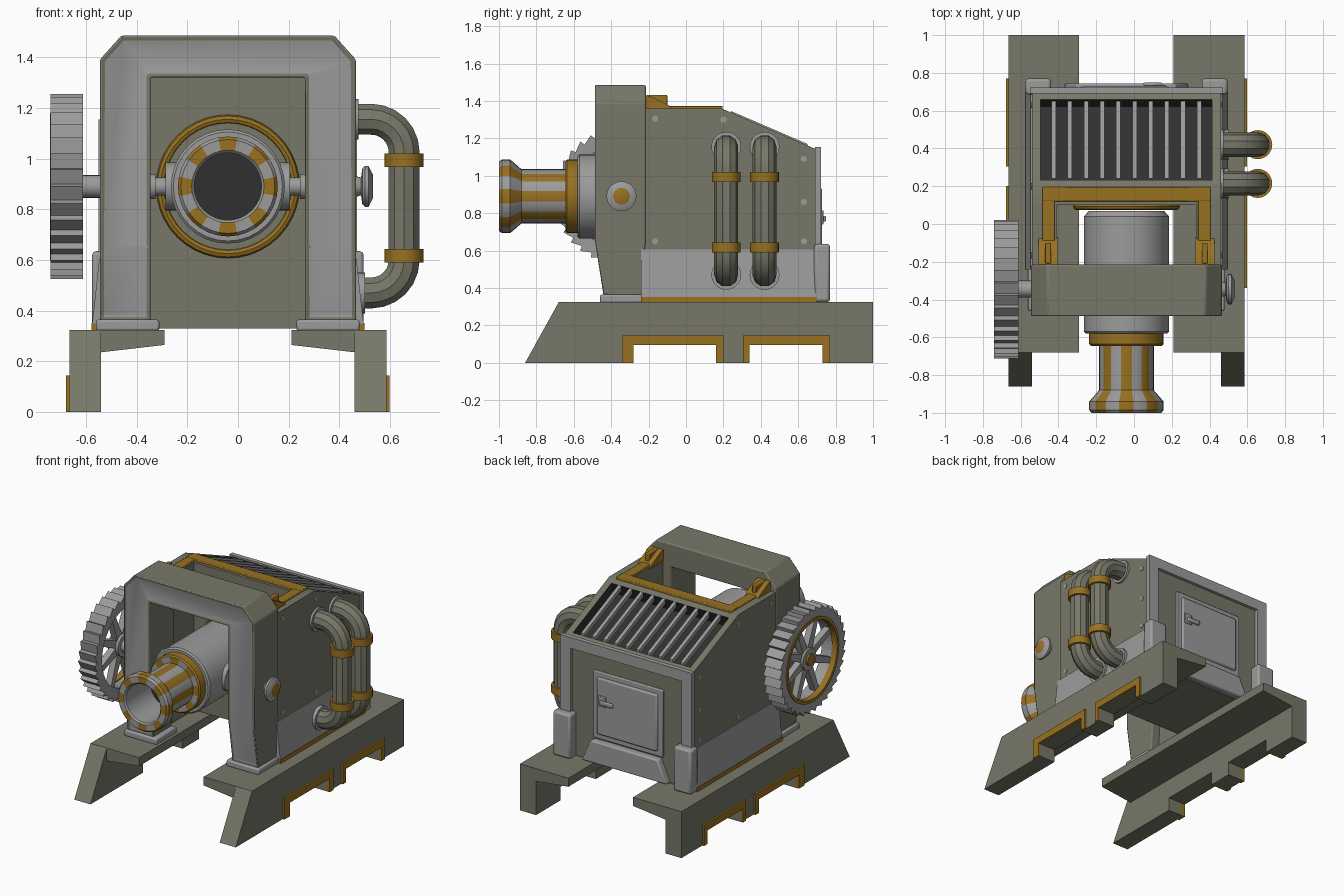
import bpy, bmesh, math
from mathutils import Vector

if "Cube" in bpy.data.objects:
    bpy.data.objects.remove(bpy.data.objects["Cube"])

C = -0.04            # symmetry plane of the machine
AZ, AY = 0.89, -0.345  # height and depth of the barrel pivot


def material(name, rgb):
    m = bpy.data.materials.new(name)
    m.diffuse_color = (*rgb, 1)
    m.use_nodes = True
    m.node_tree.nodes["Principled BSDF"].inputs["Base Color"].default_value = m.diffuse_color
    return m


OLIVE = material("olive paint", (0.185, 0.185, 0.14))
GREY = material("bare steel", (0.33, 0.33, 0.335))
GOLD = material("gold trim", (0.31, 0.165, 0.015))
DARK = material("dark interior", (0.03, 0.03, 0.03))
LIGHT = material("worn rivet", (0.34, 0.34, 0.30))


def finish(name, bm, mats, bevel=0.0, segs=2):
    bmesh.ops.remove_doubles(bm, verts=bm.verts, dist=1e-5)
    bmesh.ops.recalc_face_normals(bm, faces=bm.faces)
    me = bpy.data.meshes.new(name)
    bm.to_mesh(me)
    bm.free()
    for m in mats:
        me.materials.append(m)
    ob = bpy.data.objects.new(name, me)
    bpy.context.collection.objects.link(ob)
    if bevel:
        b = ob.modifiers.new("bevel", 'BEVEL')
        b.width, b.segments, b.limit_method = bevel, segs, 'ANGLE'
    return ob


def prism_bm(pts, axis, a, b):
    """Extrude a 2D outline: axis x uses (y, z), axis y uses (x, z)."""
    bm = bmesh.new()
    at = (lambda p, t: (t, p[0], p[1])) if axis == 'x' else (lambda p, t: (p[0], t, p[1]))
    lo = [bm.verts.new(at(p, a)) for p in pts]
    hi = [bm.verts.new(at(p, b)) for p in pts]
    bm.faces.new(lo)
    bm.faces.new(hi)
    for i in range(len(pts)):
        j = (i + 1) % len(pts)
        bm.faces.new((lo[i], lo[j], hi[j], hi[i]))
    bmesh.ops.recalc_face_normals(bm, faces=bm.faces)
    return bm


def prism(name, pts, axis, a, b, mat, bevel=0.0):
    return finish(name, prism_bm(pts, axis, a, b), [mat], bevel)


def box(name, x, y, z, mat, bevel=0.0):
    return prism(name, [(y[0], z[0]), (y[1], z[0]), (y[1], z[1]), (y[0], z[1])], 'x', x[0], x[1], mat, bevel)


def lathe(name, prof, axis, c, mats, n=24, rule=None, turn=0.0):
    """Spin (radius, position) points round an axis through c = the two other coordinates."""
    bm = bmesh.new()
    rings = []
    for k in range(n):
        a = 2 * math.pi * k / n + turn
        ring = []
        for r, t in prof:
            u, v = c[0] + r * math.cos(a), c[1] + r * math.sin(a)
            ring.append(bm.verts.new({'x': (t, u, v), 'y': (u, t, v), 'z': (u, v, t)}[axis]))
        rings.append(ring)
    for k in range(n):
        p, q = rings[k], rings[(k + 1) % n]
        for i in range(len(prof) - 1):
            f = bm.faces.new((p[i], p[i + 1], q[i + 1], q[i]))
            if rule:
                f.material_index = rule(i, k)
    return finish(name, bm, mats)


def rod(name, axis, c, r, a, b, mat, n=20):
    return lathe(name, [(0, a), (r, a), (r, b), (0, b)], axis, c, [mat], n)


# ---- mirrored parts: skids, walls, skirts, trims
leg = [(-.86, 0), (-.68, .325), (1, .325), (1, 0), (.73, 0), (.73, .095), (.34, .095), (.34, 0),
       (.16, 0), (.16, .095), (-.28, .095), (-.28, 0)]
for s, side in ((-1, "left"), (1, "right")):
    X = lambda h: C + s * h
    prism(side + "_skid", leg, 'x', X(.5), X(.625), OLIVE)
    prism(side + "_skid_shelf", [(X(.51), .235), (X(.25), .265), (X(.25), .325), (X(.51), .325)],
          'y', -.68, 1, OLIVE)
    for a, b, c, d in ((-.34, -.28, .16, .2), (.305, .34, .73, .77)):
        prism(side + "_skid_trim", [(a, 0), (a, .145), (d, .145), (d, 0), (c, 0), (c, .095), (b, .095), (b, 0)],
              'x', X(.61), X(.638), GOLD)
    box(side + "_arch_foot", (X(.27), X(.52)), (-.46, -.23), (.32, .365), GREY, .01)
    box(side + "_side_wall", (X(.37), X(.5)), (-.24, .1), (.33, 1.36), OLIVE)
    prism(side + "_skirt", [(X(.46), .605), (X(.507), .605), (X(.535), .35), (X(.46), .35)],
          'y', -.24, .7, GREY)
    box(side + "_skirt_trim", (X(.46), X(.538)), (-.24, .7), (.325, .352), GOLD)
    box(side + "_rear_post", (X(.4), X(.535)), (.685, .77), (.325, .635), GREY, .015)
    box(side + "_rear_frame", (X(.43), X(.51)), (.69, .722), (.34, 1.155), GREY)
    # gold roof bracket
    box(side + "_roof_arm", (X(.38), X(.445)), (-.2, .195), (1.345, 1.372), GOLD, .005)
    prism(side + "_roof_wedge", [(-.22, 1.35), (-.22, 1.43), (-.19, 1.425), (-.09, 1.375), (-.07, 1.35)],
          'x', X(.365), X(.465), GOLD)
    box(side + "_wedge_rib", (X(.4), X(.43)), (-.21, -.1), (1.37, 1.432), GOLD, .005)
    # rivets on the body side
    for y, z in ((-.165, 1.305), (.2, 1.3), (.63, 1.09), (.63, .86), (.63, .65), (-.165, .65), (.2, .65)):
        rod(side + "_rivet", 'x', (y, z), .017, X(.49), X(.504), LIGHT, 8)

# ---- rear body with grille opening in the slope
bm = prism_bm([(.1, .33), (.1, 1.36), (.19, 1.36), (.7, 1.14), (.7, .33)], 'x', C - .5, C + .5)
slope = max(bm.faces, key=lambda f: f.normal.z if f.normal.y > .1 else -1)
bmesh.ops.inset_region(bm, faces=[slope], thickness=.065)
n = slope.normal.copy()
r = bmesh.ops.extrude_face_region(bm, geom=[slope])
bmesh.ops.translate(bm, verts=[v for v in r['geom'] if isinstance(v, bmesh.types.BMVert)], vec=n * -.09)
floor = [f for f in r['geom'] if isinstance(f, bmesh.types.BMFace)][0]
for f in [floor] + [g for e in floor.edges for g in e.link_faces]:
    f.material_index = 1
if slope.is_valid:
    bm.faces.remove(slope)
finish("body", bm, [OLIVE, DARK])
zs = lambda y: 1.36 - (y - .19) * .22 / .51
for i in range(10):
    x = C - .385 + i * .77 / 9
    prism("grille_bar", [(.24, zs(.24) - .025), (.24, zs(.24) + .008), (.65, zs(.65) + .008), (.65, zs(.65) - .025)],
          'x', x - .012, x + .012, GREY)
box("roof_crossbar", (C - .445, C + .445), (.12, .195), (1.345, 1.374), GOLD, .005)
rod("gold_ring_backing", 'y', (C, AZ), .262, .085, .12, OLIVE, 32)
bpy.ops.mesh.primitive_torus_add(major_radius=.265, minor_radius=.018, major_segments=40, minor_segments=8,
                                 location=(C, .092, AZ), rotation=(math.pi / 2, 0, 0))
bpy.context.object.name = "gold_ring"
bpy.context.object.data.materials.append(GOLD)

# ---- rear face: frame, door, apron
box("rear_frame_top", (C - .51, C + .51), (.69, .722), (1.08, 1.155), GREY)
box("door_frame", (C - .28, C + .26), (.69, .715), (.5, .97), GREY, .006)
box("door", (C - .245, C + .225), (.7, .728), (.535, .935), GREY, .012)
box("door_latch_plate", (C + .15, C + .21), (.72, .735), (.74, .815), GREY, .004)
box("door_handle", (C + .09, C + .19), (.73, .748), (.755, .785), GREY, .006)
prism("rear_apron", [(C - .33, .335), (C - .26, .49), (C + .26, .49), (C + .33, .335)], 'y', .69, .745, GREY, .01)

# ---- front arch: olive hoop with grey inset face, legs tapering at the bottom
half = [(.305, .36), (.505, .36), (.505, 1.39), (.42, 1.485)]
outline = [(C + x, z) for x, z in half] + [(C - x, z) for x, z in reversed(half)]
outline += [(C - .305, 1.32), (C + .305, 1.32)]
bm = prism_bm(outline, 'y', -.49, -.215)
front = min(bm.faces, key=lambda f: f.normal.y)
bmesh.ops.inset_region(bm, faces=[front], thickness=.022)
front.material_index = 1
bmesh.ops.translate(bm, verts=front.verts, vec=(0, .008, 0))
bmesh.ops.bisect_plane(bm, geom=bm.verts[:] + bm.edges[:] + bm.faces[:], plane_co=(0, 0, .65), plane_no=(0, 0, 1))
for v in bm.verts:
    if v.co.z < .5:
        v.co.y += .045 if v.co.y < -.4 else -.02
finish("front_arch", bm, [OLIVE, GREY], .012)

# ---- striped barrel
prof = [(0, -.72), (.133, -.72), (.133, -.99), (.143, -1), (.185, -1), (.197, -.985), (.197, -.94), (.145, -.88),
        (.145, -.645), (.188, -.645), (.197, -.635), (.197, -.58), (.215, -.58), (.225, -.57), (.225, .04),
        (.2, .068), (0, .068)]


def barrel_rule(i, k):
    if i == 0:
        return 2
    if 3 <= i <= 8:
        return 1 if k % 4 < 2 else 0
    return 1 if i in (9, 10) else 0


lathe("barrel", prof, 'y', (C, AZ), [GREY, GOLD, DARK], 32, barrel_rule, -math.pi / 16)
for s, side in ((-1, "left"), (1, "right")):
    rod(side + "_trunnion", 'x', (AY, AZ), .036, C + s * .2, C + s * .4, GREY)
    rod(side + "_trunnion_collar", 'x', (AY, AZ), .095, C + s * .2, C + s * .245, GREY)
    rod(side + "_trunnion_boss", 'x', (AY, AZ), .05, C + s * .285, C + s * .32, GREY)

# ---- right pivot knob
lathe("pivot_knob", [(0, .45), (.045, .45), (.035, .485), (.07, .49), (.08, .5), (.08, .515), (.045, .533), (0, .533)],
      'x', (AY, AZ), [GREY, GOLD], 24, lambda i, k: int(i == 6))

# ---- left toothed hand wheel
rod("wheel_axle", 'x', (AY, AZ), .045, -.66, -.5, GREY)
bm = bmesh.new()
T = 34
rows = []
for k in range(2 * T):
    a = math.pi * (k + (.7 if k % 2 else 0)) / T
    ro = .34 if k % 2 else .366
    rows.append([bm.verts.new((x, AY + r * math.cos(a), AZ + r * math.sin(a)))
                 for r, x in ((.275, -.735), (ro, -.74), (ro, -.612), (.275, -.618))])
for k in range(2 * T):
    p, q = rows[k], rows[(k + 1) % (2 * T)]
    for i in range(4):
        bm.faces.new((p[i], p[(i + 1) % 4], q[(i + 1) % 4], q[i]))
finish("wheel_rim", bm, [GREY])
lathe("wheel_gold_ring", [(.268, -.742), (.29, -.742), (.29, -.70), (.268, -.70), (.268, -.742)], 'x', (AY, AZ), [GOLD], 40)
rod("wheel_hub", 'x', (AY, AZ), .075, -.715, -.635, GREY)
rod("wheel_hub_cap", 'x', (AY, AZ), .04, -.728, -.7, GOLD)
for k in range(8):
    a = math.pi * (k + .5) / 4
    d, t = Vector((math.cos(a), math.sin(a))), Vector((-math.sin(a), math.cos(a)))
    o = Vector((AY, AZ))
    prism("wheel_spoke", [o + d * .05 + t * .028, o + d * .285 + t * .018, o + d * .285 - t * .018, o + d * .05 - t * .028],
          'x', -.7, -.655, GREY)

# ---- two exhaust pipes on the right side
path = [(.43, 1.155)] + [(.525 + .13 * math.sin(a), 1.025 + .13 * math.cos(a)) for a in [math.pi * i / 12 for i in range(7)]]
path += [(.525 + .13 * math.cos(a), .6 - .13 * math.sin(a)) for a in [math.pi * i / 12 for i in range(7)]] + [(.43, .47)]
for y in (.215, .42):
    cu = bpy.data.curves.new("pipe", 'CURVE')
    cu.dimensions, cu.bevel_depth, cu.bevel_resolution = '3D', .064, 3
    sp = cu.splines.new('POLY')
    sp.points.add(len(path) - 1)
    for p, (x, z) in zip(sp.points, path):
        p.co = (x, y, z, 1)
    cu.materials.append(OLIVE)
    ob = bpy.data.objects.new("pipe", cu)
    bpy.context.collection.objects.link(ob)
    bpy.ops.object.select_all(action='DESELECT')
    ob.select_set(True)
    bpy.context.view_layer.objects.active = ob
    bpy.ops.object.convert(target='MESH')
    for z in (.993, .617):
        rod("pipe_band", 'z', (.655, y), .077, z - .027, z + .027, GOLD)
    for z, x in ((1.155, .475), (.47, .5)):
        rod("pipe_collar", 'x', (y, z), .08, .44, x, GREY)

# ---- smooth shading with sharp edges kept
bpy.ops.object.select_all(action='SELECT')
bpy.context.view_layer.objects.active = bpy.data.objects["body"]
bpy.ops.object.shade_smooth_by_angle(angle=math.radians(35))
